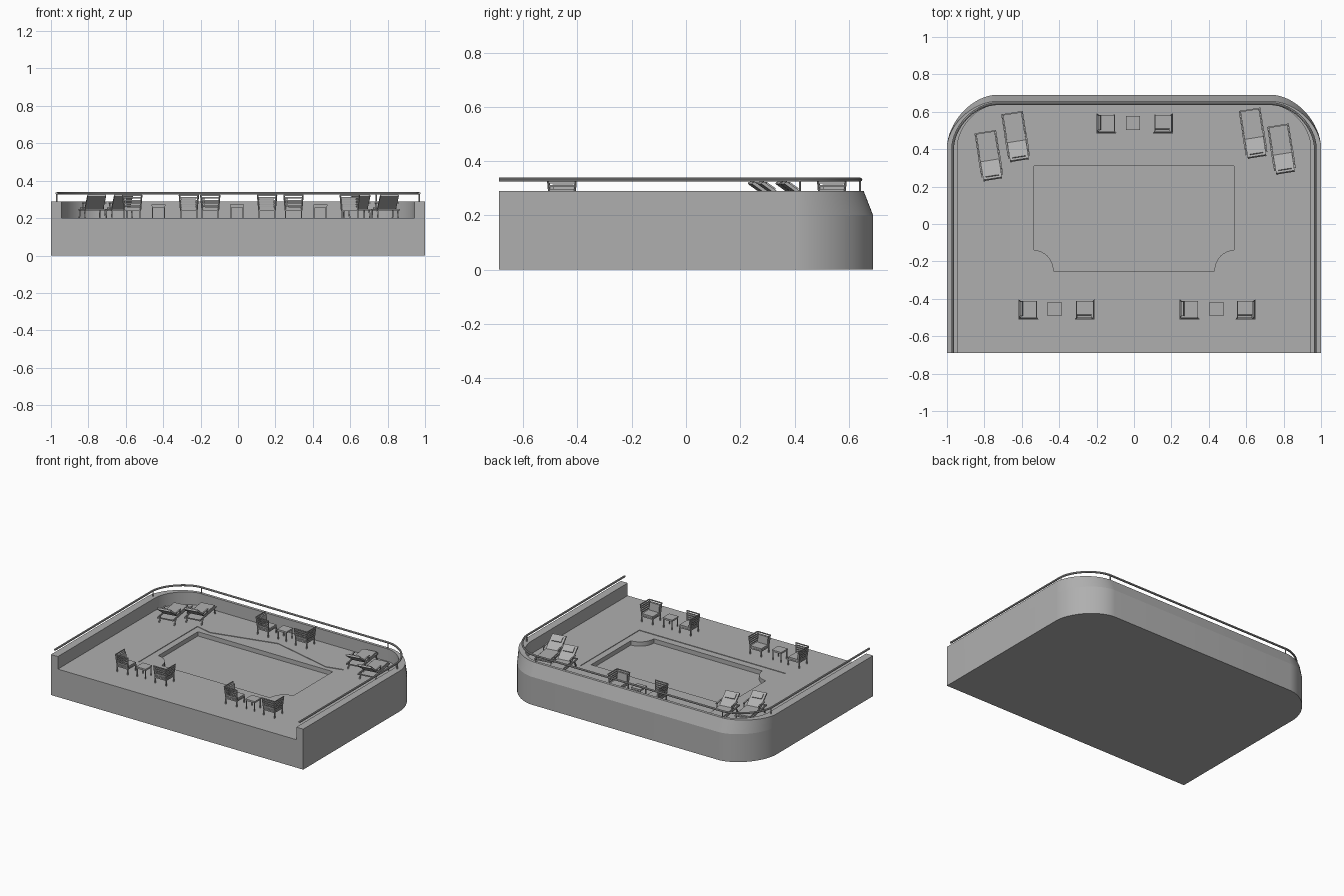
import bpy, bmesh, math
from mathutils import Matrix, Vector

if "Cube" in bpy.data.objects:
    bpy.data.objects.remove(bpy.data.objects["Cube"])

HALF_Y = 0.69
DECK = 0.2
GREY = bpy.data.materials.new("mid_grey")
GREY.diffuse_color = (0.43, 0.43, 0.43, 1)
GREY.use_nodes = True
GREY.node_tree.nodes["Principled BSDF"].inputs["Base Color"].default_value = GREY.diffuse_color


def outline(dx=0.0, dy=0.0, n=16):
    """U-shaped plan line: front right, round both back corners, front left."""
    rx, ry, cx, cy, p = 0.26, 0.28, 0.74, 0.41, 1.13
    half = [(1 - dx, -HALF_Y)]
    for i in range(n + 1):
        a = math.pi / 2 * i / n
        half.append((cx + (rx - dx) * max(math.cos(a), 0) ** p,
                     cy + (ry - dy) * math.sin(a) ** p))
    return half + [(-x, y) for x, y in reversed(half)]


def select(ob):
    bpy.ops.object.select_all(action='DESELECT')
    ob.select_set(True)
    bpy.context.view_layer.objects.active = ob


def smooth(ob):
    select(ob)
    bpy.ops.object.shade_smooth_by_angle(angle=math.radians(30))


def finish(name, bm):
    bmesh.ops.recalc_face_normals(bm, faces=bm.faces)
    me = bpy.data.meshes.new(name)
    bm.to_mesh(me)
    bm.free()
    me.materials.append(GREY)
    ob = bpy.data.objects.new(name, me)
    bpy.context.collection.objects.link(ob)
    return ob


def prism(name, pts, z0, z1):
    bm = bmesh.new()
    f = bm.faces.new([bm.verts.new((x, y, z0)) for x, y in pts])
    top = bmesh.ops.extrude_face_region(bm, geom=[f])['geom']
    bmesh.ops.translate(bm, vec=(0, 0, z1 - z0),
                        verts=[v for v in top if isinstance(v, bmesh.types.BMVert)])
    return finish(name, bm)


def cut(ob, cutter):
    m = ob.modifiers.new("cut", 'BOOLEAN')
    m.operation, m.solver, m.object = 'DIFFERENCE', 'EXACT', cutter
    select(ob)
    bpy.ops.object.modifier_apply(modifier=m.name)
    bpy.data.objects.remove(cutter)


def box(bm, c, s, rot=None):
    m = Matrix.Translation(c)
    if rot:
        m = m @ Matrix.Rotation(rot[0], 4, rot[1])
    bmesh.ops.create_cube(bm, size=1, matrix=m @ Matrix.Diagonal((*s, 1)))


def bar(bm, a, b, w):
    """Square bar between two points."""
    a, b = Vector(a), Vector(b)
    v = b - a
    m = Matrix.Translation((a + b) / 2) @ v.to_track_quat('Z', 'Y').to_matrix().to_4x4()
    bmesh.ops.create_cube(bm, size=1, matrix=m @ Matrix.Diagonal((w, w, v.length, 1)))


def place(src, name, spots):
    for x, y, deg in spots:
        ob = bpy.data.objects.new(name, src.data)
        ob.location = (x, y, DECK)
        ob.rotation_euler.z = math.radians(deg)
        bpy.context.collection.objects.link(ob)
    bpy.data.objects.remove(src)


# hull with sunken pool and slightly recessed surround
hull = prism("hull", outline(), 0, DECK)
sur = [(-0.58, -0.30), (0.58, -0.30), (0.58, 0.37), (0.46, 0.34),
       (0, 0.455), (-0.46, 0.34), (-0.58, 0.37)]
cut(hull, prism("surround_cutter", sur, DECK - 0.004, 0.3))
half = [(0.535, 0.31)]
for i in range(9):
    a = math.pi / 2 * i / 8
    half.append((0.535 - 0.105 * math.sin(a), -0.25 + 0.11 * math.cos(a)))
cut(hull, prism("pool_cutter", half + [(-x, y) for x, y in reversed(half)], 0.165, 0.3))
smooth(hull)

# bulwark: swept wall section, leaning inward at the back
bm = bmesh.new()
section = [(0, 0, DECK), (0, 0.035, 0.29), (0.055, 0.055, 0.29), (0.055, 0.055, DECK)]
rings = [[bm.verts.new((x, y, z)) for x, y in outline(dx, dy)] for dx, dy, z in section]
for k in range(4):
    a, b = rings[k], rings[(k + 1) % 4]
    for i in range(len(a) - 1):
        bm.faces.new((a[i], a[i + 1], b[i + 1], b[i]))
for i in (0, -1):
    bm.faces.new([r[i] for r in rings])
smooth(finish("bulwark", bm))

# handrail
cu = bpy.data.curves.new("handrail", 'CURVE')
cu.dimensions, cu.bevel_depth, cu.bevel_resolution, cu.use_fill_caps = '3D', 0.007, 2, True
cu.materials.append(GREY)
sp = cu.splines.new('POLY')
path = outline(0.031, 0.047)
sp.points.add(len(path) - 1)
for p, (x, y) in zip(sp.points, path):
    p.co = (x, y, 0.332, 1)
rail = bpy.data.objects.new("handrail", cu)
bpy.context.collection.objects.link(rail)
select(rail)
bpy.ops.object.convert(target='MESH')
smooth(bpy.context.object)

# rail posts
bm = bmesh.new()
for s in (-1, 1):
    for x, y in ((0.969, 0.42), (0.74, 0.642)):
        bmesh.ops.create_cone(bm, cap_ends=True, segments=8, radius1=0.004, radius2=0.004,
                              depth=0.05, matrix=Matrix.Translation((s * x, y, 0.308)))
smooth(finish("rail_posts", bm))

# corner chair: slatted backs on the -x and -y sides, cushions inside
bm = bmesh.new()
for x, y in ((0.043, 0.043), (0.043, -0.043), (-0.043, 0.043), (-0.043, -0.043)):
    box(bm, (x, y, 0.022), (0.007, 0.007, 0.045))
for s in (-1, 1):
    box(bm, (s * 0.043, 0, 0.042), (0.006, 0.09, 0.009))
    box(bm, (0, s * 0.043, 0.042), (0.09, 0.006, 0.009))
for s in (-1, 1):
    bar(bm, (-0.043, s * 0.043, 0.04), (-0.051, s * 0.05, 0.125), 0.006)
bar(bm, (0.043, -0.043, 0.04), (0.05, -0.051, 0.125), 0.006)
for i in range(6):
    t = i / 5
    d, z, w = 0.043 + 0.008 * t, 0.052 + 0.07 * t, 0.088 + 0.013 * t
    box(bm, (-d, 0, z), (0.004, w, 0.008))
    box(bm, (0, -d, z), (w, 0.004, 0.008))
box(bm, (0.002, 0.002, 0.052), (0.084, 0.084, 0.014))
box(bm, (-0.036, 0.004, 0.086), (0.012, 0.078, 0.054), (-0.1, 'Y'))
place(finish("corner_chair", bm), "corner_chair", [
    (-0.565, -0.457, 0), (-0.263, -0.457, 90), (0.297, -0.457, 0),
    (0.597, -0.457, 90), (-0.148, 0.538, 0), (0.155, 0.538, 90)])

# side table
bm = bmesh.new()
box(bm, (0, 0, 0.069), (0.075, 0.075, 0.006))
for s in (-1, 1):
    for t in (-1, 1):
        box(bm, (s * 0.032, t * 0.032, 0.034), (0.006, 0.006, 0.068))
    box(bm, (s * 0.032, 0, 0.062), (0.005, 0.064, 0.008))
    box(bm, (0, s * 0.032, 0.062), (0.064, 0.005, 0.008))
place(finish("side_table", bm), "side_table",
      [(-0.425, -0.455, 0), (0.44, -0.455, 0), (-0.005, 0.54, 0)])

# sun lounger, foot toward +y and raised back toward -y
bm = bmesh.new()
for s in (-1, 1):
    x = s * 0.055
    box(bm, (x, 0.01, 0.045), (0.007, 0.24, 0.009))
    bar(bm, (x, 0.105, 0.045), (x, 0.118, 0), 0.007)
    bar(bm, (x, -0.06, 0.045), (x, -0.085, 0), 0.007)
    bar(bm, (s * 0.047, -0.025, 0.045), (s * 0.047, -0.13, 0.12), 0.006)
    bar(bm, (x, 0.0, 0.045), (x, -0.005, 0.08), 0.006)
    box(bm, (x, -0.035, 0.081), (0.009, 0.085, 0.005))
for y in (0.127, -0.105):
    box(bm, (0, y, 0.045), (0.11, 0.006, 0.008))
box(bm, (0, 0.05, 0.052), (0.1, 0.15, 0.012))
lean = -math.atan2(0.075, 0.105)
box(bm, (0, -0.074, 0.083), (0.1, 0.128, 0.012), (lean, 'X'))
box(bm, (0, -0.095, 0.106), (0.07, 0.04, 0.012), (lean, 'X'))
place(finish("sun_lounger", bm), "sun_lounger", [
    (-0.775, 0.365, 9), (-0.632, 0.467, 9), (0.638, 0.485, 9), (0.79, 0.4, 9)])
